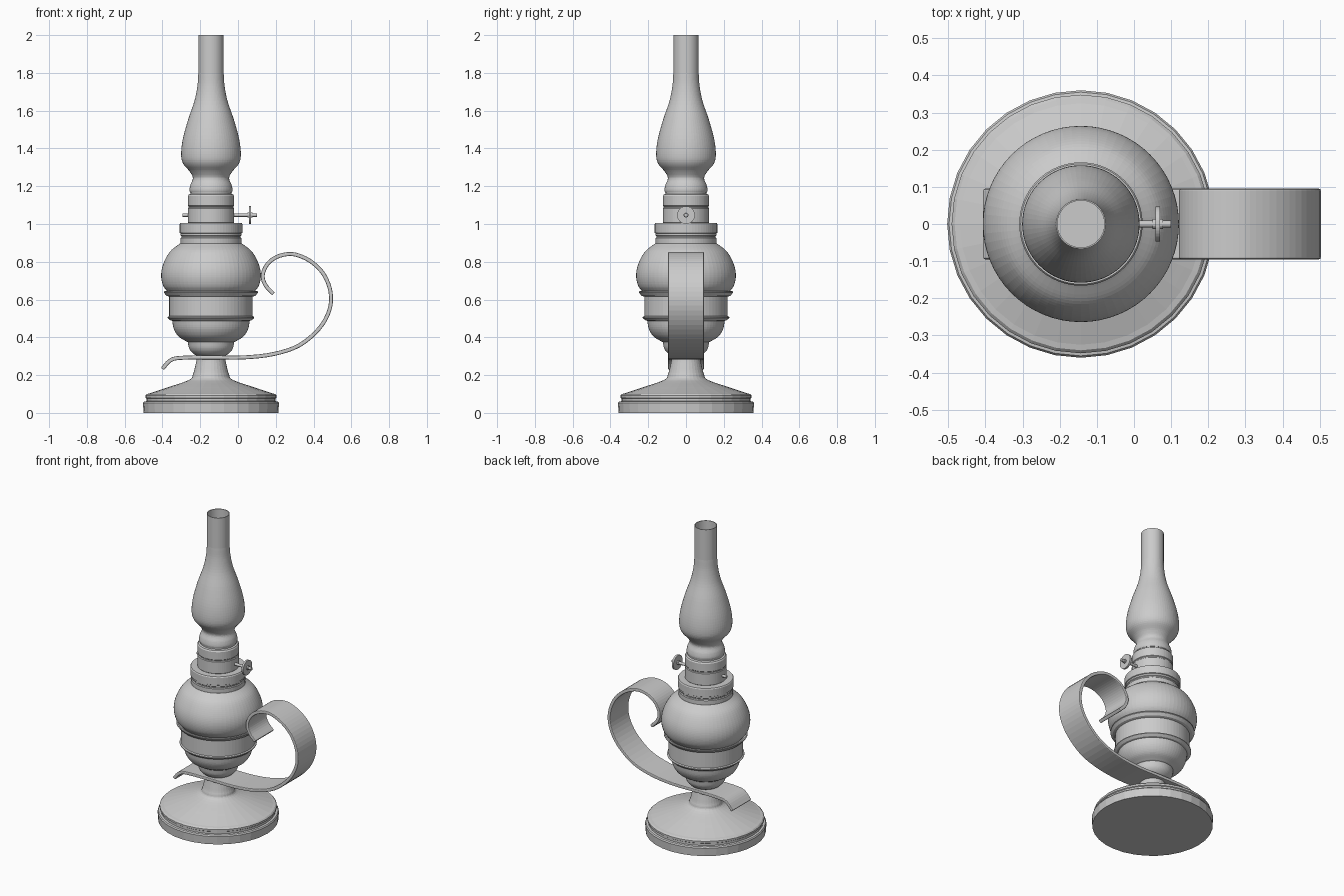
import bpy, bmesh, math
from mathutils import Vector

if "Cube" in bpy.data.objects:
    bpy.data.objects.remove(bpy.data.objects["Cube"])

CX = -0.143  # lamp axis


def smooth(points, steps=5):
    """Catmull-Rom curve through 2D points."""
    p = [Vector(q) for q in points]
    p = [2 * p[0] - p[1]] + p + [2 * p[-1] - p[-2]]
    out = []
    for a, b, c, d in zip(p, p[1:], p[2:], p[3:]):
        for i in range(steps):
            t = i / steps
            out.append(0.5 * (2 * b + (c - a) * t + (2 * a - 5 * b + 4 * c - d) * t * t
                              + (3 * b - a - 3 * c + d) * t ** 3))
    return [tuple(v) for v in out] + [tuple(p[-2])]


def finish(name, bm):
    me = bpy.data.meshes.new(name)
    bmesh.ops.recalc_face_normals(bm, faces=bm.faces)
    bm.to_mesh(me)
    bm.free()
    ob = bpy.data.objects.new(name, me)
    bpy.context.collection.objects.link(ob)
    return ob


def lathe(name, profile, sides=64, caps=True):
    """Revolve (radius, z) points about the lamp axis."""
    bm = bmesh.new()
    rings = [[bm.verts.new((CX + r * math.cos(2 * math.pi * k / sides),
                            r * math.sin(2 * math.pi * k / sides), z))
              for k in range(sides)] for r, z in profile]
    for lo, hi in zip(rings, rings[1:]):
        for k in range(sides):
            n = (k + 1) % sides
            bm.faces.new((lo[k], lo[n], hi[n], hi[k]))
    if caps:
        bm.faces.new(rings[0])
        bm.faces.new(rings[-1])
    return finish(name, bm)


def rod(name, x0, x1, r, sides=24, z=1.047):
    """Cylinder lying along x."""
    bpy.ops.mesh.primitive_cylinder_add(vertices=sides, radius=r, depth=x1 - x0,
                                        location=((x0 + x1) / 2, 0, z),
                                        rotation=(0, math.pi / 2, 0))
    bpy.context.object.name = name


# Stepped foot and flared stem
lathe("foot", [(.357, 0), (.36, .052), (.355, .06), (.342, .062), (.342, .076),
               (.348, .08), (.348, .092), (.34, .1)]
      + smooth([(.325, .103), (.22, .138), (.115, .175), (.095, .205), (.084, .245),
                (.076, .285), (.074, .31)]), sides=32)

# Lower cup with knuckle
lathe("cup", smooth([(.065, .297), (.095, .315), (.115, .34), (.123, .375)])
      + smooth([(.13, .378), (.172, .405), (.197, .445), (.206, .495)]))

# Holder band with two flanges
lathe("holder_band", [(.205, .487), (.215, .49), (.229, .503), (.229, .508), (.221, .512),
                      (.221, .615), (.236, .62), (.249, .637), (.249, .643),
                      (.243, .645), (.225, .636)])

# Oil reservoir
lathe("reservoir", smooth([(.225, .635), (.254, .675), (.264, .73), (.252, .79),
                           (.216, .855), (.162, .898)], 6))

# Threaded collar
lathe("collar", [(.155, .893), (.161, .897), (.161, .925), (.157, .93), (.157, .936),
                 (.161, .94), (.161, .95), (.166, .953), (.166, 1.0), (.162, 1.006),
                 (.12, 1.006)])

# Burner
lathe("burner", [(.115, 1.0), (.123, 1.008), (.123, 1.083), (.119, 1.087), (.119, 1.093),
                 (.123, 1.097), (.123, 1.148), (.118, 1.156), (.108, 1.16), (.108, 1.168)])

# Open glass chimney
chimney = lathe("chimney", smooth([(.111, 1.166), (.114, 1.182), (.109, 1.207), (.096, 1.243),
                                   (.112, 1.277), (.148, 1.32), (.158, 1.37), (.149, 1.45),
                                   (.122, 1.55), (.088, 1.65), (.072, 1.73), (.067, 1.8)])
                + [(.067, 2.0)], caps=False)
m = chimney.modifiers.new("glass", 'SOLIDIFY')
m.thickness = .004
m.offset = -1

# Wick shaft and knob
rod("wick_shaft", -.295, .1, .009, 16)
rod("wick_knob", .058, .07, .047, 32)
rod("knob_hub", .05, .078, .013, 16)

# Curled strap handle
path = smooth([(-.4, .233), (-.362, .275), (-.31, .291), (-.15, .294), (.034, .294),
               (.19, .312), (.325, .358), (.43, .447), (.484, .545), (.49, .64),
               (.456, .73), (.395, .795), (.325, .832), (.267, .841), (.204, .825),
               (.156, .788), (.131, .73), (.145, .677), (.188, .63)], 4)
bm = bmesh.new()
cols = [[bm.verts.new((x, y, z)) for y in (-.095, .095)] for x, z in path]
for a, b in zip(cols, cols[1:]):
    bm.faces.new((a[0], a[1], b[1], b[0]))
handle = finish("handle", bm)
m = handle.modifiers.new("thickness", 'SOLIDIFY')
m.thickness = .021
m.offset = 0
m = handle.modifiers.new("edges", 'BEVEL')
m.width = .005
m.segments = 2
m.limit_method = 'ANGLE'
m.angle_limit = math.radians(50)
